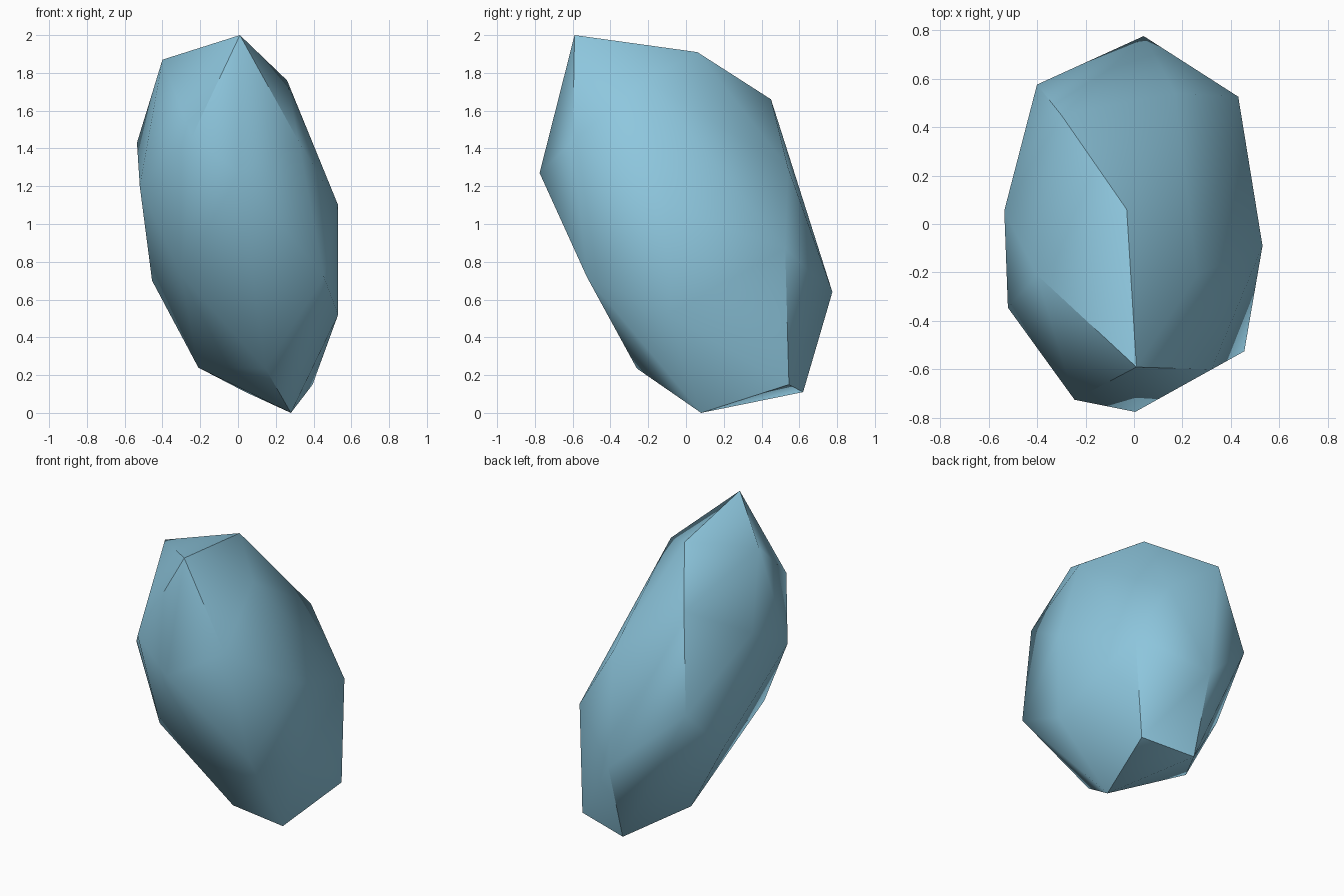
import bpy
import bmesh
import math

cube = bpy.data.objects.get("Cube")
if cube:
    bpy.data.objects.remove(cube, do_unlink=True)

# One flat blue stone colour
BLUE = (0.27, 0.57, 0.73, 1.0)
mat = bpy.data.materials.new("pale_blue_stone")
mat.use_nodes = True
mat.diffuse_color = BLUE
mat.node_tree.nodes["Principled BSDF"].inputs["Base Color"].default_value = BLUE

# Corner points of the boulder, grouped from the crown to the foot
crown = [(0.01, -0.59, 2.0), (-0.03, 0.06, 1.91), (-0.40, -0.21, 1.87),
         (0.26, -0.21, 1.76), (-0.30, 0.45, 1.66)]
shoulder = [(-0.245, -0.725, 1.46), (0.32, -0.60, 1.44), (-0.535, 0.055, 1.43),
            (0.17, 0.54, 1.30), (0.005, -0.775, 1.27), (-0.52, -0.345, 1.20)]
waist = [(0.53, -0.09, 1.10), (-0.40, 0.575, 1.03), (0.43, 0.525, 0.87),
         (-0.30, -0.41, 0.73), (0.455, -0.525, 0.72), (-0.455, 0.25, 0.70),
         (0.04, 0.775, 0.64), (0.53, -0.09, 0.52)]
foot = [(-0.21, 0.245, 0.24), (0.145, -0.26, 0.235), (0.395, 0.545, 0.15),
        (0.04, 0.62, 0.11), (0.28, 0.08, 0.0)]

# Wrap the corners in a faceted shell
bm = bmesh.new()
for co in crown + shoulder + waist + foot:
    bm.verts.new(co)
bmesh.ops.convex_hull(bm, input=bm.verts[:])
bmesh.ops.recalc_face_normals(bm, faces=bm.faces[:])
mesh = bpy.data.meshes.new("boulder")
bm.to_mesh(mesh)
bm.free()
mesh.materials.append(mat)

boulder = bpy.data.objects.new("boulder", mesh)
bpy.context.collection.objects.link(boulder)

# Soft shading with only the strongest ridges kept sharp
bpy.ops.object.select_all(action="DESELECT")
boulder.select_set(True)
bpy.context.view_layer.objects.active = boulder
bpy.ops.object.shade_smooth_by_angle(angle=math.radians(45))
